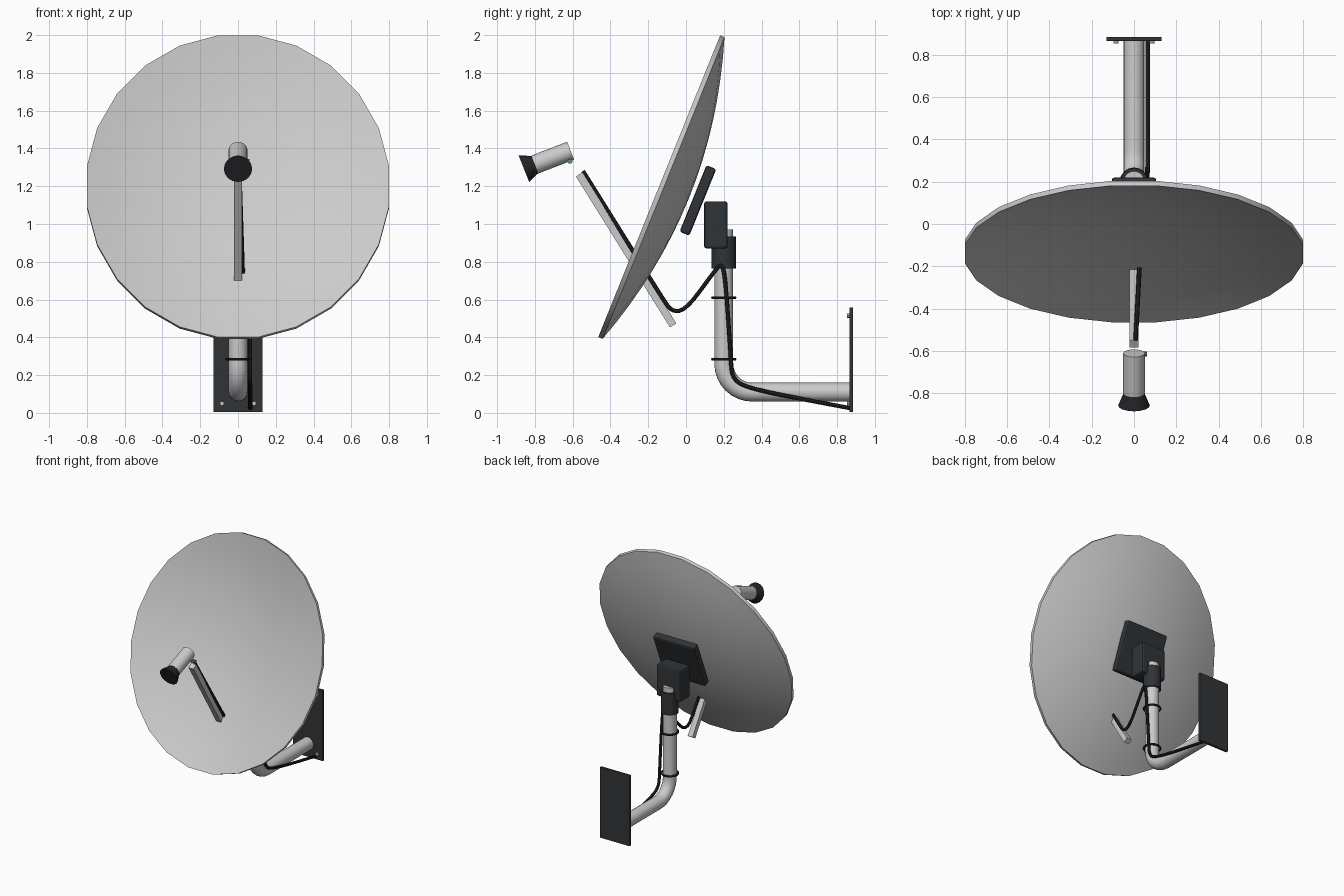
import bpy, bmesh, math
from mathutils import Vector

if "Cube" in bpy.data.objects:
    bpy.data.objects.remove(bpy.data.objects["Cube"])

TILT = math.radians(22)


def mat(name, rgb):
    m = bpy.data.materials.new(name)
    m.diffuse_color = (*rgb, 1)
    m.use_nodes = True
    m.node_tree.nodes["Principled BSDF"].inputs["Base Color"].default_value = m.diffuse_color
    return m


DARK = mat("dark_metal", (0.03, 0.034, 0.038))
BLACK = mat("black_plastic", (0.018, 0.018, 0.02))
TEAL = mat("teal_metal", (0.1, 0.3, 0.25))


def finish(o, name, m=None, smooth=True):
    o.name = name
    if m:
        o.data.materials.append(m)
    if smooth:
        bpy.ops.object.select_all(action='DESELECT')
        o.select_set(True)
        bpy.context.view_layer.objects.active = o
        bpy.ops.object.shade_smooth_by_angle(angle=math.radians(35))
    return o


def box(name, loc, size, m=None, rot=0, bevel=0):
    bpy.ops.mesh.primitive_cube_add(size=1, location=loc, rotation=(rot, 0, 0))
    o = bpy.context.object
    o.scale = size
    bpy.ops.object.transform_apply(location=False, rotation=False)
    if bevel:
        b = o.modifiers.new("bevel", 'BEVEL')
        b.width, b.segments = bevel, 2
    return finish(o, name, m, smooth=False)


def rod(name, a, b, r1, r2=None, m=None, sides=16):
    a, b = Vector(a), Vector(b)
    bpy.ops.mesh.primitive_cone_add(vertices=sides, radius1=r1, radius2=r1 if r2 is None else r2,
                                    depth=(b - a).length, location=(a + b) / 2)
    o = bpy.context.object
    o.rotation_euler = (b - a).to_track_quat('Z', 'Y').to_euler()
    return finish(o, name, m)


def tube(name, pts, r, m=None, res=6, smooth_path=False):
    c = bpy.data.curves.new(name, 'CURVE')
    c.dimensions = '3D'
    c.bevel_depth, c.bevel_resolution, c.use_fill_caps = r, res, True
    s = c.splines.new('NURBS' if smooth_path else 'POLY')
    s.points.add(len(pts) - 1)
    for p, q in zip(s.points, pts):
        p.co = (*q, 1)
    if smooth_path:
        s.order_u, s.use_endpoint_u, s.resolution_u = 3, True, 4
    o = bpy.data.objects.new(name, c)
    bpy.context.collection.objects.link(o)
    bpy.ops.object.select_all(action='DESELECT')
    o.select_set(True)
    bpy.context.view_layer.objects.active = o
    bpy.ops.object.convert(target='MESH')
    return finish(bpy.context.object, name, m)


# Reflector: 24-sided elliptical shallow bowl with a thick rim
def reflector():
    n, rx, rz, depth, thick, rings = 24, 0.807, 0.869, 0.145, 0.025, 8
    bm = bmesh.new()

    def ring(t, d):
        return [bm.verts.new((rx * t * math.sin(a), d, rz * t * math.cos(a)))
                for a in (math.radians(7.5 + 15 * i) for i in range(n))]

    steps = [i / rings for i in range(1, rings + 1)]
    front = [(t, depth * (1 - t * t)) for t in steps]
    back = [(t, depth * (1 - t * t) + thick) for t in reversed(steps)]
    loops = [ring(t, d) for t, d in front + back]
    for p, q in zip(loops, loops[1:]):
        for i in range(n):
            j = (i + 1) % n
            bm.faces.new((p[i], p[j], q[j], q[i]))
    for lp, d in ((loops[0], depth), (loops[-1], depth + thick)):
        c = bm.verts.new((0, d, 0))
        for i in range(n):
            bm.faces.new((c, lp[i], lp[(i + 1) % n]))
    bmesh.ops.recalc_face_normals(bm, faces=bm.faces)
    me = bpy.data.meshes.new("dish_reflector")
    bm.to_mesh(me)
    bm.free()
    o = bpy.data.objects.new("dish_reflector", me)
    bpy.context.collection.objects.link(o)
    o.location = (0, -0.142, 1.2)
    o.rotation_euler = (-TILT, 0, 0)
    finish(o, "dish_reflector")


reflector()

# Feed arm, receiver and horn
arm_a, arm_b = Vector((0, -0.566, 1.262)), Vector((0, -0.068, 0.463))
d = arm_b - arm_a
box("feed_arm", (arm_a + arm_b) / 2, (0.042, 0.04, d.length), rot=math.atan2(d.y, -d.z))
rod("receiver_body", (0, -0.80, 1.315), (0, -0.611, 1.388), 0.051)
rod("feed_horn", (0, -0.858, 1.292), (0, -0.785, 1.321), 0.075, 0.043, BLACK)
rod("receiver_socket", (0.02, -0.614, 1.332), (0.062, -0.614, 1.332), 0.013, m=TEAL, sides=10)

# Back mount: tilted plate, head block and collar
box("dish_back_plate", (0, 0.063, 1.125), (0.36, 0.056, 0.38), DARK, rot=-TILT, bevel=0.012)
box("mount_block", (0, 0.158, 0.995), (0.21, 0.125, 0.25), DARK, bevel=0.014)
rod("mast_collar", (0, 0.2, 0.765), (0, 0.2, 0.935), 0.064, m=DARK)

# Bent mast pipe
R = 0.15
bend = [(0, 0.2 + R - R * math.cos(a), 0.11 + R - R * math.sin(a))
        for a in (math.pi / 2 * i / 8 for i in range(9))]
tube("mast_pipe", [(0, 0.2, 0.972)] + bend + [(0, 0.87, 0.11)], 0.05)

# Cable clips
for i, z in enumerate((0.285, 0.61)):
    bpy.ops.mesh.primitive_torus_add(major_radius=0.06, minor_radius=0.0075, major_segments=16,
                                     minor_segments=6, location=(0, 0.2, z))
    finish(bpy.context.object, f"cable_clip_{i}", BLACK)

# Wall plate and bolts
box("wall_plate", (0, 0.875, 0.281), (0.26, 0.02, 0.555), DARK, bevel=0.004)
for x in (-0.085, 0.085):
    for z in (0.05, 0.515):
        rod("wall_bolt", (x, 0.868, z), (x, 0.853, z), 0.012, sides=8)

# Signal cable
tube("signal_cable", [(0.008, -0.545, 1.28), (0.02, -0.32, 0.92), (0.03, -0.12, 0.60),
                      (0.033, -0.075, 0.535), (0.04, 0.0, 0.545), (0.055, 0.14, 0.735),
                      (0.06, 0.19, 0.80), (0.062, 0.21, 0.70), (0.063, 0.237, 0.30),
                      (0.064, 0.245, 0.17), (0.065, 0.36, 0.125), (0.065, 0.6, 0.075),
                      (0.065, 0.87, 0.025)], 0.011, BLACK, res=2, smooth_path=True)
